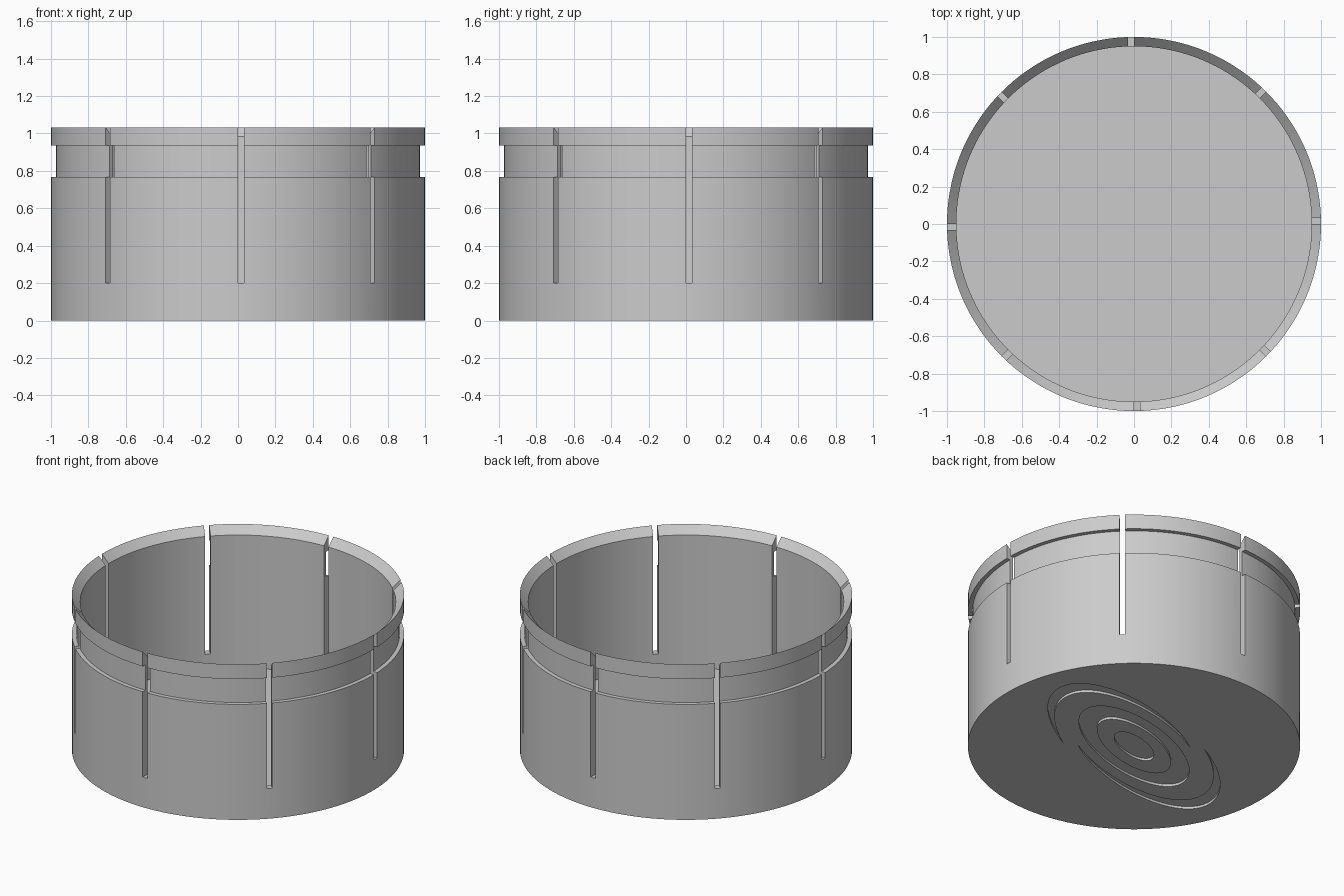
import bpy, bmesh
from math import sin, cos, pi
from mathutils import Matrix, Vector

cube = bpy.data.objects.get("Cube")
if cube:
    bpy.data.objects.remove(cube, do_unlink=True)

grey = bpy.data.materials.new("light_grey")
grey.use_nodes = True
grey.diffuse_color = (0.6, 0.6, 0.6, 1)
grey.node_tree.nodes["Principled BSDF"].inputs["Base Color"].default_value = (0.6, 0.6, 0.6, 1)


def to_object(bm, name):
    bmesh.ops.recalc_face_normals(bm, faces=bm.faces)
    mesh = bpy.data.meshes.new(name)
    bm.to_mesh(mesh)
    bm.free()
    mesh.materials.append(grey)
    obj = bpy.data.objects.new(name, mesh)
    bpy.context.collection.objects.link(obj)
    return obj


def cut(target, cutter):
    mod = target.modifiers.new("cut", 'BOOLEAN')
    mod.operation = 'DIFFERENCE'
    mod.solver = 'EXACT'
    mod.object = cutter
    bpy.context.view_layer.objects.active = target
    bpy.ops.object.modifier_apply(modifier=mod.name)
    bpy.data.objects.remove(cutter, do_unlink=True)


# Cup wall and floor: a lathed profile with a shallow outer groove and sloped rim
FLOOR = 0.1
profile = [(0, 0), (1, 0), (1, 0.767), (0.973, 0.767), (0.973, 0.935), (1, 0.935),
           (1, 1.033), (0.95, 0.983), (0.95, FLOOR), (0, FLOOR)]
bm = bmesh.new()
verts = [bm.verts.new((r, 0, z)) for r, z in profile]
edges = [bm.edges.new(pair) for pair in zip(verts, verts[1:])]
bmesh.ops.spin(bm, geom=verts + edges, cent=(0, 0, 0), axis=(0, 0, 1),
               angle=2 * pi, steps=144, use_merge=True)
bmesh.ops.remove_doubles(bm, verts=bm.verts, dist=1e-5)
cup = to_object(bm, "slotted_cup")

# Eight slots, each lying to one side of its radius
bm = bmesh.new()
for i in range(8):
    place = (Matrix.Rotation(i * pi / 4, 4, 'Z') @ Matrix.Translation((0.98, 0.0165, 0.7))
             @ Matrix.Diagonal((0.2, 0.033, 1, 1)))
    bmesh.ops.create_cube(bm, size=1, matrix=place)
cut(cup, to_object(bm, "slot_cutter"))

# Shallow oval recesses under the floor
DEPTH = 0.016
TILT = Matrix.Rotation(0.37, 4, 'Z')
ARC_START, ARC_SWEEP = -1.28, 3.1


def oval(scale, t, z):
    return TILT @ Vector((0.84 * scale * cos(t), 0.37 * scale * sin(t), z))


def oval_band(bm, outer, inner, start, sweep, steps, turn=0, closed=False):
    """Sweep a rectangular section along an oval; outer and inner depend on the angle."""
    count = steps if closed else steps + 1
    sections = []
    for i in range(count):
        t = start + sweep * i / steps
        corners = [(outer(t), -0.05), (outer(t), DEPTH), (inner(t), DEPTH), (inner(t), -0.05)]
        sections.append([bm.verts.new(oval(s, t + turn, z)) for s, z in corners])
    for i in range(steps):
        a, b = sections[i], sections[(i + 1) % count]
        for k in range(4):
            n = (k + 1) % 4
            bm.faces.new((a[k], a[n], b[n], b[k]))
    if not closed:
        bm.faces.new(sections[0])
        bm.faces.new(sections[-1])


def arc_outer(t):
    return 1 - 0.19 * (max(t, 0) / 1.83) ** 2


def arc_inner(t):
    return arc_outer(t) - 0.004 - 0.136 * sin(pi * (t - ARC_START) / ARC_SWEEP)


# Two tapering outer arcs, a middle ring and a centre oval
bm = bmesh.new()
for turn in (0, pi):
    oval_band(bm, arc_outer, arc_inner, ARC_START, ARC_SWEEP, 48, turn)
oval_band(bm, lambda t: 0.64, lambda t: 0.43, 0, 2 * pi, 72, closed=True)
low, high = [[bm.verts.new(oval(0.23, 2 * pi * i / 48, z)) for i in range(48)]
             for z in (-0.05, DEPTH)]
bm.faces.new(low)
bm.faces.new(high)
for i in range(48):
    j = (i + 1) % 48
    bm.faces.new((low[i], low[j], high[j], high[i]))
cut(cup, to_object(bm, "oval_cutter"))

# Smooth curved walls, crisp edges
bpy.ops.object.select_all(action='DESELECT')
cup.select_set(True)
bpy.context.view_layer.objects.active = cup
bpy.ops.object.shade_smooth_by_angle(angle=0.5)
